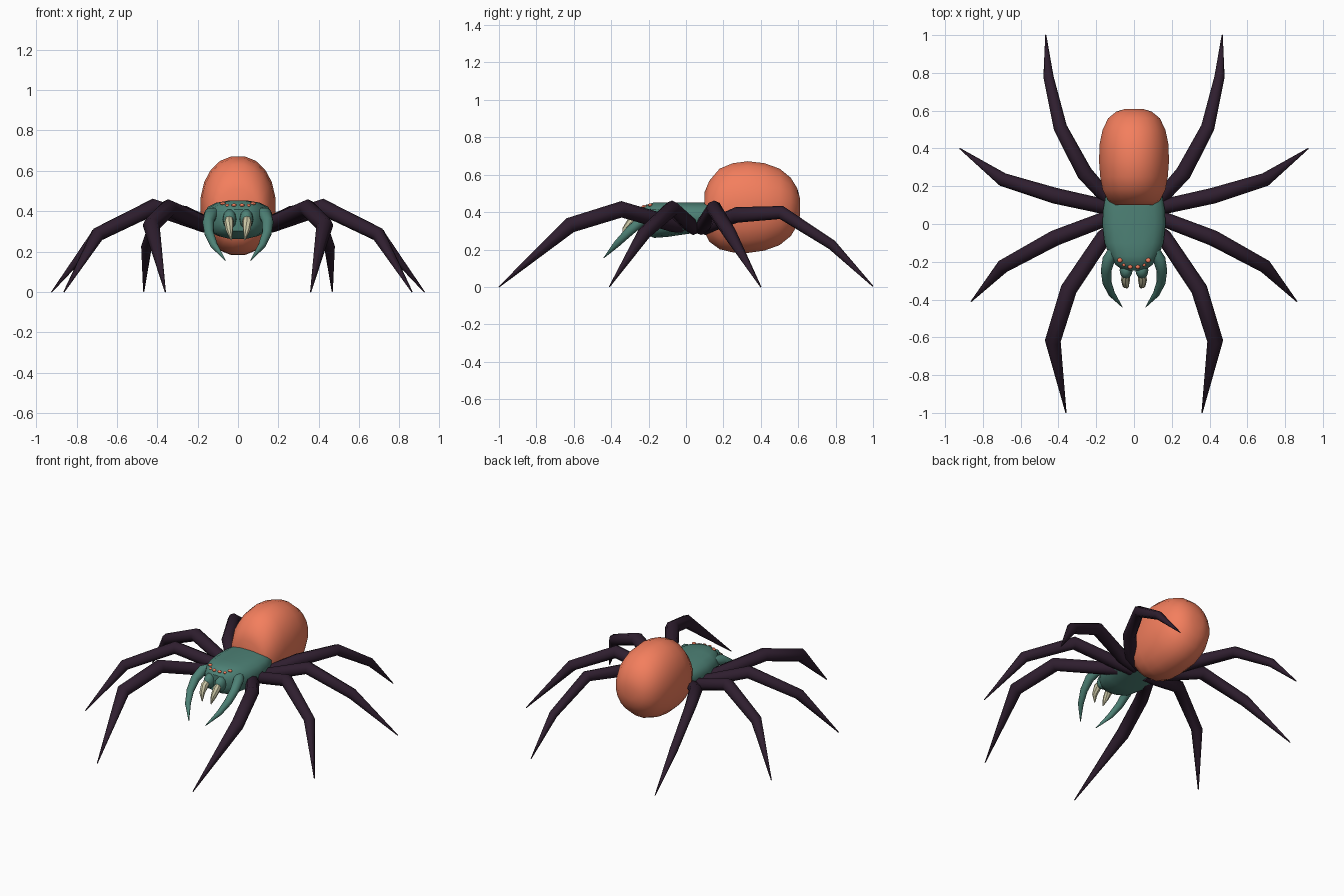
import bpy, bmesh, math
from mathutils import Vector


def material(name, rgb):
    m = bpy.data.materials.new(name)
    m.diffuse_color = (*rgb, 1)
    return m


CORAL = material("coral", (0.90, 0.21, 0.11))
TEAL = material("teal", (0.075, 0.22, 0.18))
DARK = material("dark_purple", (0.028, 0.013, 0.028))
CREAM = material("cream", (0.60, 0.57, 0.38))


def loft(name, rings, mat, mirror=False, angle=40):
    """Skin a list of equal-length vertex rings and cap both ends."""
    bm = bmesh.new()
    vs = [[bm.verts.new(p) for p in r] for r in rings]
    n = len(vs[0])
    for a, b in zip(vs, vs[1:]):
        for i in range(n):
            j = (i + 1) % n
            bm.faces.new((a[i], a[j], b[j], b[i]))
    bm.faces.new(vs[0][::-1])
    bm.faces.new(vs[-1])
    bmesh.ops.recalc_face_normals(bm, faces=bm.faces)
    me = bpy.data.meshes.new(name)
    bm.to_mesh(me)
    bm.free()
    me.materials.append(mat)
    ob = bpy.data.objects.new(name, me)
    bpy.context.collection.objects.link(ob)
    bpy.ops.object.select_all(action='DESELECT')
    ob.select_set(True)
    bpy.context.view_layer.objects.active = ob
    bpy.ops.object.shade_smooth_by_angle(angle=math.radians(angle))
    if mirror:
        ob.modifiers.new("mirror", 'MIRROR')
    return ob


def body(name, sections, mat, n, power, angle=40):
    """Loft along y from (y, half width, centre z, half height)."""
    def se(v):
        return math.copysign(abs(v) ** power, v)
    rings = []
    for y, rx, zc, rz in sections:
        ts = [2 * math.pi * (i + 0.5) / n for i in range(n)]
        rings.append([(rx * se(math.cos(t)), y, zc + rz * se(math.sin(t))) for t in ts])
    return loft(name, rings, mat, angle=angle)


def tube(name, path, mat, n=8, angle=40):
    """Mirrored tapered tube along (x, y, z, radius) points."""
    pts = [Vector(p[:3]) for p in path]
    rings = []
    for i, p in enumerate(pts):
        d = Vector()
        if i > 0:
            d += (p - pts[i - 1]).normalized()
        if i < len(pts) - 1:
            d += (pts[i + 1] - p).normalized()
        d.normalize()
        side = d.cross(Vector((0, 0, 1))).normalized()
        up = side.cross(d)
        r = path[i][3]
        rings.append([p + r * (math.cos(2 * math.pi * k / n) * side
                               + math.sin(2 * math.pi * k / n) * up) for k in range(n)])
    return loft(name, rings, mat, mirror=True, angle=angle)


def blob(name, c, r, mat):
    """Mirrored ellipsoid."""
    rings = []
    for i in range(9):
        a = math.pi * (0.02 + 0.96 * i / 8)
        rings.append([(c[0] + r[0] * math.sin(a) * math.cos(t * math.pi / 5),
                       c[1] - r[1] * math.cos(a),
                       c[2] + r[2] * math.sin(a) * math.sin(t * math.pi / 5))
                      for t in range(10)])
    return loft(name, rings, mat, mirror=True, angle=60)


# abdomen
body("abdomen", [(0.10, 0.105, 0.40, 0.11), (0.125, 0.14, 0.405, 0.165),
                 (0.18, 0.168, 0.417, 0.218), (0.25, 0.181, 0.423, 0.241),
                 (0.33, 0.187, 0.427, 0.248), (0.42, 0.185, 0.428, 0.236),
                 (0.50, 0.168, 0.428, 0.207), (0.56, 0.138, 0.428, 0.158),
                 (0.595, 0.095, 0.428, 0.10), (0.61, 0.045, 0.428, 0.045)],
     CORAL, 20, 0.95)

# head and thorax
body("cephalothorax", [(0.20, 0.12, 0.39, 0.05), (0.15, 0.152, 0.38, 0.07),
                       (0.08, 0.165, 0.372, 0.08), (0.0, 0.17, 0.367, 0.086),
                       (-0.10, 0.158, 0.36, 0.094), (-0.17, 0.132, 0.357, 0.096),
                       (-0.215, 0.10, 0.36, 0.08), (-0.245, 0.06, 0.355, 0.055)],
     TEAL, 16, 0.75)

# jaws and fangs
blob("jaw", (0.042, -0.245, 0.36), (0.034, 0.045, 0.05), TEAL)
tube("fang", [(0.042, -0.26, 0.37, 0.018), (0.045, -0.295, 0.345, 0.024),
              (0.043, -0.325, 0.305, 0.018), (0.033, -0.338, 0.255, 0.002)], CREAM)

# curved feelers beside the mouth
tube("pedipalp", [(0.10, -0.13, 0.39, 0.03), (0.135, -0.19, 0.385, 0.033),
                  (0.148, -0.25, 0.345, 0.028), (0.143, -0.31, 0.29, 0.024),
                  (0.118, -0.37, 0.23, 0.018), (0.062, -0.44, 0.155, 0.002)], TEAL, 10, 60)

# eyes
blob("outer_eye", (0.075, -0.192, 0.438), (0.014, 0.012, 0.008), CORAL)
blob("middle_eye", (0.053, -0.215, 0.428), (0.010, 0.010, 0.008), CORAL)
blob("inner_eye", (0.020, -0.226, 0.430), (0.013, 0.012, 0.008), CORAL)

# legs, front to back
LEGS = [
    [(0.05, 0.02, 0.32, 0.035), (0.16, -0.07, 0.335, 0.042), (0.345, -0.345, 0.415, 0.044),
     (0.43, -0.62, 0.33, 0.042), (0.36, -1.0, 0.0, 0.003)],
    [(0.05, 0.04, 0.31, 0.033), (0.17, 0.02, 0.335, 0.040), (0.42, -0.075, 0.42, 0.042),
     (0.695, -0.225, 0.285, 0.036), (0.862, -0.41, 0.0, 0.003)],
    [(0.05, 0.08, 0.31, 0.033), (0.17, 0.095, 0.335, 0.040), (0.42, 0.15, 0.42, 0.042),
     (0.695, 0.235, 0.285, 0.036), (0.923, 0.40, 0.0, 0.003)],
    [(0.05, 0.10, 0.31, 0.033), (0.15, 0.145, 0.335, 0.038), (0.262, 0.27, 0.385, 0.042),
     (0.39, 0.51, 0.398, 0.036), (0.453, 0.78, 0.225, 0.027), (0.467, 1.0, 0.003, 0.003)],
]
for label, path in zip(("front", "second", "third", "rear"), LEGS):
    tube(label + "_leg", path, DARK, 8, 50)
